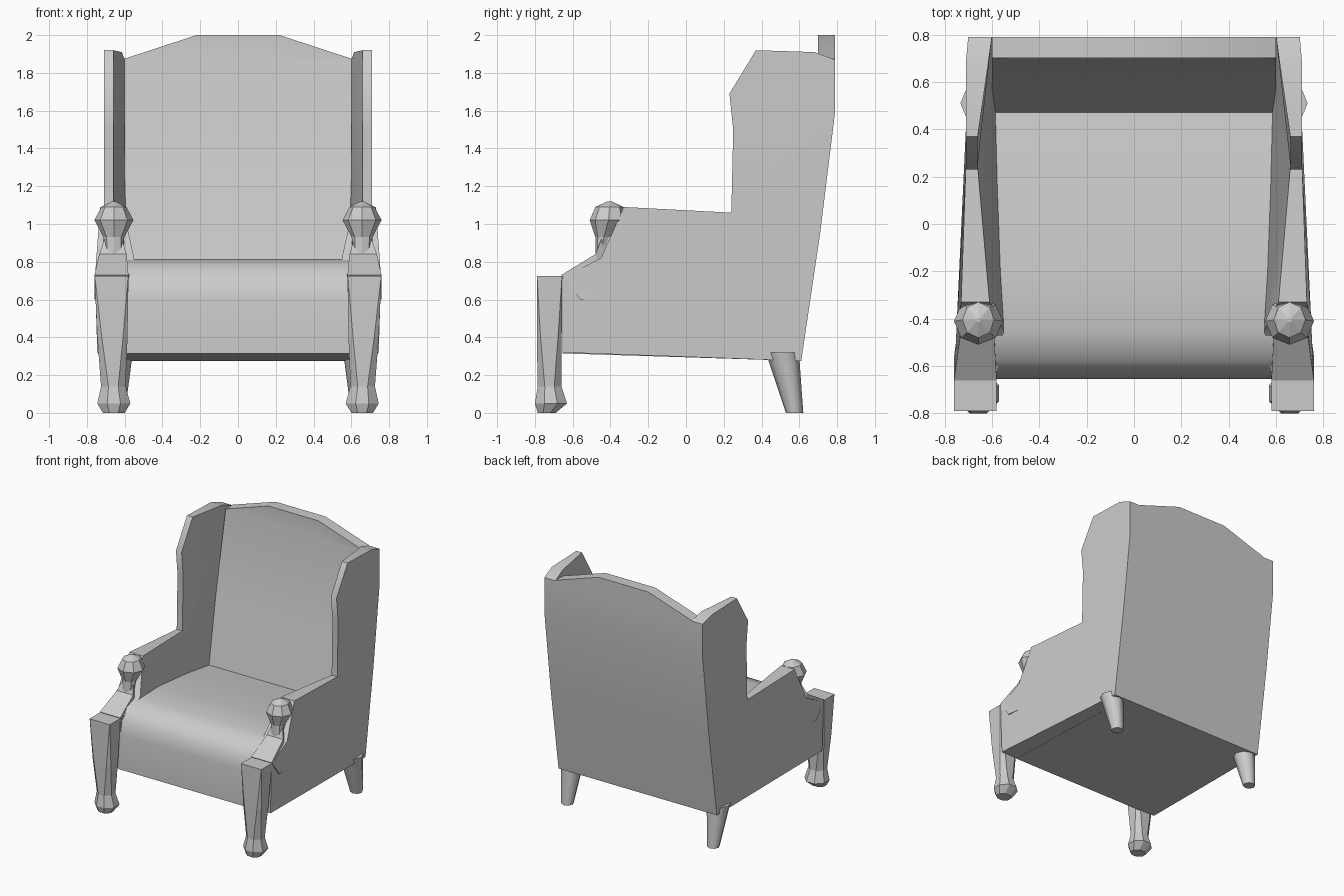
import bpy, bmesh, math

old = bpy.data.objects.get("Cube")
if old:
    bpy.data.objects.remove(old, do_unlink=True)

grey = bpy.data.materials.new("plain_grey")
grey.use_nodes = True
grey.diffuse_color = (0.6, 0.6, 0.6, 1)
grey.node_tree.nodes["Principled BSDF"].inputs["Base Color"].default_value = (0.6, 0.6, 0.6, 1)


def make(name, verts, faces, smooth=None):
    """Mesh object with outward normals; smooth is an angle in degrees."""
    bm = bmesh.new()
    vs = [bm.verts.new(v) for v in verts]
    for f in faces:
        bm.faces.new([vs[i] for i in f])
    bmesh.ops.recalc_face_normals(bm, faces=bm.faces)
    me = bpy.data.meshes.new(name)
    bm.to_mesh(me)
    bm.free()
    me.materials.append(grey)
    ob = bpy.data.objects.new(name, me)
    bpy.context.collection.objects.link(ob)
    if smooth:
        bpy.ops.object.select_all(action='DESELECT')
        ob.select_set(True)
        bpy.context.view_layer.objects.active = ob
        bpy.ops.object.shade_smooth_by_angle(angle=math.radians(smooth))
    return ob


def loft(name, rings, smooth=None):
    """Skin closed rings of equal size and cap both ends."""
    n = len(rings[0])
    faces = [[a * n + i, a * n + (i + 1) % n, (a + 1) * n + (i + 1) % n, (a + 1) * n + i]
             for a in range(len(rings) - 1) for i in range(n)]
    faces += [list(range(n)), [(len(rings) - 1) * n + i for i in range(n)]]
    return make(name, [v for r in rings for v in r], faces, smooth)


def ellipse(x, y, z, rx, ry, n=8):
    return [(x + rx * math.cos(math.tau * i / n), y + ry * math.sin(math.tau * i / n), z)
            for i in range(n)]


def chamfered(z, x0, x1, y0, y1, c):
    """Rectangle with its corners cut off by the share c."""
    dx, dy = (x1 - x0) * c, (y1 - y0) * c
    return [(x0 + dx, y0, z), (x1 - dx, y0, z), (x1, y0 + dy, z), (x1, y1 - dy, z),
            (x1 - dx, y1, z), (x0 + dx, y1, z), (x0, y1 - dy, z), (x0, y0 + dy, z)]


# Seat and back: one profile carried across, with an arched top
def seat_section(x, top):
    front = [(-.655, .315), (-.655, .6), (-.635, .7), (-.57, .78), (-.45, .815),
             (-.2, .81), (.15, .77), (.47, .72), (.58, 1.25), (.70, 1.87)]
    rear = [(.79, 1.87), (.79, 1.6), (.71, .95), (.61, .275)]
    crest = [(.70, top), (.79, top)]
    return [(x, y, z) for y, z in front + crest + rear]


loft("seat_and_back", [seat_section(x, t) for x, t in
                       ((-.6, 1.875), (-.22, 2), (.22, 2), (.6, 1.875))], 60)

# Side panels: outline rows of y, z, inner x, outer x, from the front over the top to the back
outline = [(-.655, .32, .58, .745), (-.655, .715, .58, .757), (-.45, .82, .55, .75),
           (-.33, 1.09, .61, .73), (.24, 1.06, .66, .71), (.25, 1.5, .66, .71),
           (.23, 1.69, .66, .71), (.37, 1.92, .66, .71), (.68, 1.91, .615, .71),
           (.79, 1.87, .6, .70), (.79, 1.6, .6, .70), (.71, .95, .6, .70), (.61, .275, .6, .70)]
n = len(outline)
outer = [[0, 1, 2, 3, 4, 11, 12], [4, 5, 6, 7, 8, 9, 10, 11]]
inner = [[0, 1, 2, -1, 12], [2, 3, 4, -1], [-1, 4, 5, 6, 7, 8, 9], [-1, 9, 10, 11, 12]]
for s, side in ((1, "left"), (-1, "right")):
    verts = [(s * a, y, z) for y, z, a, b in outline]
    verts += [(s * b, y, z) for y, z, a, b in outline] + [(s * .585, .47, .72)]
    faces = [[i + n for i in f] for f in outer]
    faces += [[2 * n if i < 0 else i for i in f] for f in inner]
    faces += [[i, (i + 1) % n, (i + 1) % n + n, i + n] for i in range(n)]
    make(side + "_arm_and_wing", verts, faces, 50)

    # Front leg with a flared foot
    rows = [(0, .60, .715, -.785, -.69, .3), (.05, .57, .745, -.80, -.63, .3),
            (.14, .595, .725, -.785, -.66, .3), (.4, .585, .745, -.79, -.658, .15),
            (.725, .58, .76, -.79, -.655, .01)]
    loft(side + "_front_leg", [[(s * x, y, z) for x, y, z in chamfered(*r)] for r in rows])

    # Sloping bracket from the leg up to the knob
    loft(side + "_arm_bracket", [[(s * a, y, z), (s * b, y, z), (s * b, y + .1, .6), (s * a, y + .1, .6)]
                                 for y, z, a, b in ((-.66, .73, .58, .76), (-.48, .84, .59, .735),
                                                    (-.44, .94, .62, .70), (-.38, .96, .62, .70))])

    # Faceted knob at the end of the arm
    loft(side + "_arm_knob", [ellipse(s * .657, y, z, rx, ry) for y, z, rx, ry in
                              ((-.45, .84, .05, .03), (-.435, .93, .055, .045), (-.41, 1.02, .103, .10),
                               (-.405, 1.09, .067, .075), (-.405, 1.12, .01, .01))])

    # Tapered back leg leaning backwards
    loft(side + "_back_leg", [ellipse(s * .645, y, z, r, r) for y, z, r in
                              ((.575, 0, .046), (.51, .32, .088))], 50)
